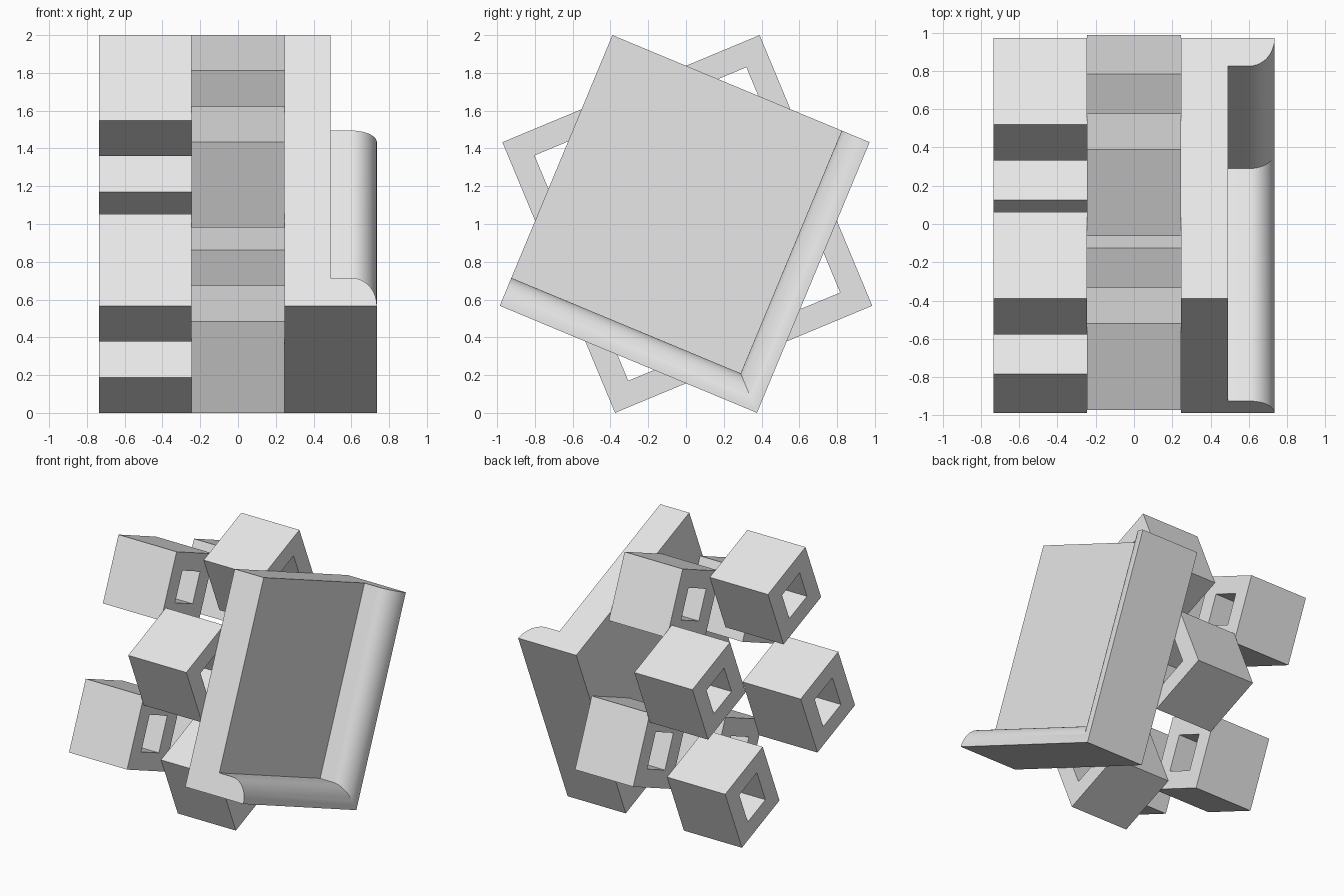
import bpy, bmesh
from math import sin, cos, radians, pi
from mathutils import Matrix, Vector

cube = bpy.data.objects.get("Cube")
if cube:
    bpy.data.objects.remove(cube, do_unlink=True)

GREY = (0.8, 0.8, 0.8, 1.0)
grey = bpy.data.materials.new("light_grey")
grey.use_nodes = True
grey.diffuse_color = GREY
grey.node_tree.nodes["Principled BSDF"].inputs["Base Color"].default_value = GREY

TILT = radians(22.6)
U, V = 0.7375, 0.776          # half width and half height of each layer
BACK, MID, FACE, RIM = -0.735, -0.245, 0.49, 0.735
TUBE, TALL, WALL = 0.49, 0.525, 0.13


def frame(angle, shift):
    """Local (width, height, depth) to world, turned about the x axis."""
    c, s = cos(angle), sin(angle)
    return Matrix(((0, 0, 1, 0), (c, -s, 0, shift), (s, c, 0, 1), (0, 0, 0, 1)))


def finish(name, bm, matrix):
    bm.transform(matrix)
    bmesh.ops.recalc_face_normals(bm, faces=bm.faces)
    mesh = bpy.data.meshes.new(name)
    bm.to_mesh(mesh)
    bm.free()
    mesh.materials.append(grey)
    obj = bpy.data.objects.new(name, mesh)
    bpy.context.collection.objects.link(obj)
    return obj


def loft(rings, closed=False):
    """Skin a list of matching rings; cap the ends unless they wrap round."""
    bm = bmesh.new()
    loops = [[bm.verts.new(p) for p in ring] for ring in rings]
    n = len(loops[0])
    pairs = list(zip(loops, loops[1:]))
    if closed:
        pairs.append((loops[-1], loops[0]))
    else:
        bm.faces.new(loops[0])
        bm.faces.new(loops[-1])
    for a, b in pairs:
        for i in range(n):
            j = (i + 1) % n
            bm.faces.new((a[i], a[j], b[j], b[i]))
    return bm


def rect(u0, v0, u1, v1, depth):
    return [Vector(p) for p in ((u0, v0, depth), (u1, v0, depth),
                                (u1, v1, depth), (u0, v1, depth))]


def tube(name, u, v, height, near, far, matrix):
    outer = (u, v, u + TUBE, v + height)
    inner = (u + WALL, v + WALL, u + TUBE - WALL, v + height - WALL)
    rings = [rect(*outer, near), rect(*outer, far),
             rect(*inner, far), rect(*inner, near)]
    finish(name, loft(rings, closed=True), matrix)


first = frame(-TILT, -0.007)
second = frame(TILT, 0.007)

# Two layers of four square tubes, tilted opposite ways
for layer, near, matrix in (("outer", BACK, first), ("middle", MID, second)):
    for side, u in (("front", -U), ("rear", U - TUBE)):
        for level, v, height in (("lower", -V, TALL), ("upper", V - TUBE, TUBE)):
            tube(f"{layer}_{level}_{side}_tube", u, v, height,
                 near, near + TUBE, matrix)

# Square slab
finish("slab", loft([rect(-U, -V, U, V, -MID), rect(-U, -V, U, V, FACE)]), first)

# Rounded rim along two edges, mitred at the corner
LIP, SHOULDER, STEPS = 0.16, 0.6, 16
profile = [(0, FACE), (LIP, FACE)]
for i in range(STEPS + 1):
    t = pi / 2 * i / STEPS
    profile.append((LIP * cos(t), SHOULDER + (RIM - SHOULDER) * sin(t)))
rings = [[Vector((-U, -V + d, x)) for d, x in profile],
         [Vector((U - d, -V + d, x)) for d, x in profile],
         [Vector((U - d, V, x)) for d, x in profile]]
rim = finish("rounded_rim", loft(rings), first)
bpy.ops.object.select_all(action="DESELECT")
rim.select_set(True)
bpy.context.view_layer.objects.active = rim
bpy.ops.object.shade_smooth_by_angle(angle=radians(30))
